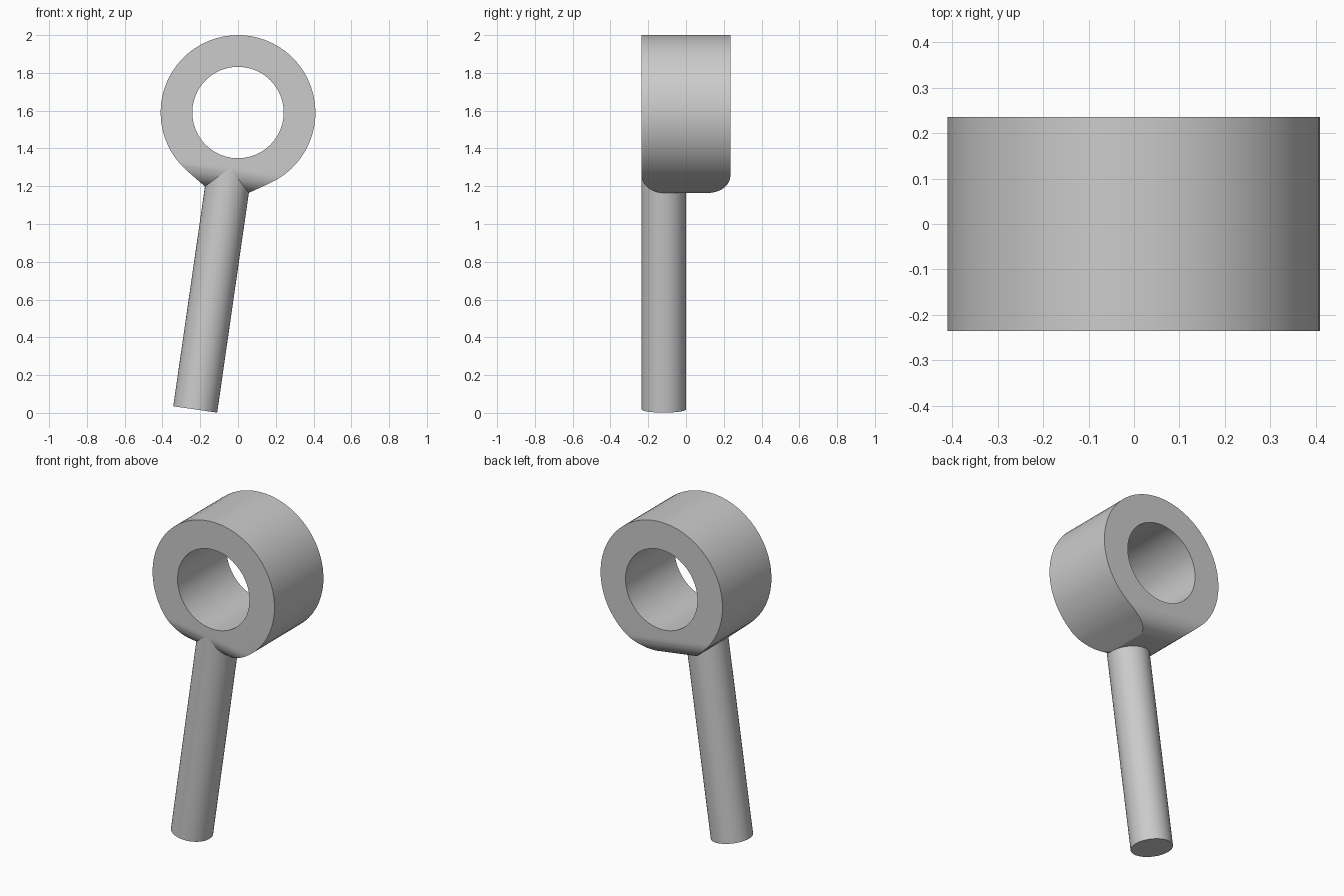
import bpy, bmesh, math
from mathutils import Matrix, Vector

if "Cube" in bpy.data.objects:
    bpy.data.objects.remove(bpy.data.objects["Cube"])

TILT = math.radians(8.2)
CENTRE = Vector((0, 0, 1.59))
RING_R, BORE_R, ROD_R = 0.41, 0.242, 0.1175
HALF_DEPTH = 0.235
FLAT = 0.413                    # distance from ring centre to the flat boss
WEDGE = math.radians(33)        # where the boss sides leave the ring
FRAME = Matrix.Translation(CENTRE) @ Matrix.Rotation(TILT, 4, 'Y')

steel = bpy.data.materials.new("plain grey")
steel.use_nodes = True
steel.diffuse_color = (0.6, 0.6, 0.6, 1)
steel.node_tree.nodes["Principled BSDF"].inputs["Base Color"].default_value = (0.6, 0.6, 0.6, 1)


def arc(cx, cy, r, a, b, n):
    return [(cx + r * math.cos(a + (b - a) * i / n), cy + r * math.sin(a + (b - a) * i / n))
            for i in range(n + 1)]


def prism(name, outline, place, start, end):
    """Extrude a 2D outline; place maps (u, v, w) to 3D in the rod's frame."""
    bm = bmesh.new()
    face = bm.faces.new([bm.verts.new(place(u, v, start)) for u, v in outline])
    top = bmesh.ops.extrude_face_region(bm, geom=[face])["geom"]
    shift = Vector(place(0, 0, end)) - Vector(place(0, 0, start))
    bmesh.ops.translate(bm, vec=shift, verts=[g for g in top if isinstance(g, bmesh.types.BMVert)])
    bmesh.ops.recalc_face_normals(bm, faces=bm.faces)
    mesh = bpy.data.meshes.new(name)
    bm.to_mesh(mesh)
    bm.free()
    mesh.materials.append(steel)
    ob = bpy.data.objects.new(name, mesh)
    ob.matrix_world = FRAME
    bpy.context.collection.objects.link(ob)
    return ob


def activate(ob):
    bpy.ops.object.select_all(action='DESELECT')
    ob.select_set(True)
    bpy.context.view_layer.objects.active = ob


def cut(ob, tool, operation):
    activate(ob)
    mod = ob.modifiers.new("cut", 'BOOLEAN')
    mod.object, mod.operation, mod.solver = tool, operation, 'EXACT'
    bpy.ops.object.modifier_apply(modifier=mod.name)
    bpy.data.objects.remove(tool)


def along_y(u, v, w):
    return (u, w, v)


def along_x(u, v, w):
    return (w, u, v)


def along_z(u, v, w):
    return (u, v, w)


# Ring with straight sides running down to the boss
down = -math.pi / 2
outline = arc(0, 0, RING_R, down + WEDGE, down + 2 * math.pi - WEDGE, 48)
outline.append((0, -RING_R / math.cos(WEDGE)))
ring = prism("ring", outline, along_y, -0.3, 0.3)

# Depth profile: flat front and back, rounded lower edges
inner = HALF_DEPTH - ROD_R
depth = [(HALF_DEPTH, 0.5), (-HALF_DEPTH, 0.5)]
depth += arc(-inner, ROD_R - FLAT, ROD_R, math.pi, 1.5 * math.pi, 10)
depth += arc(inner, ROD_R - FLAT, ROD_R, 1.5 * math.pi, 2 * math.pi, 10)
cut(ring, prism("depth_cutter", depth, along_x, -0.6, 0.6), 'INTERSECT')

# Bore through the ring
bore = prism("bore_cutter", arc(0, 0, BORE_R, 0, 2 * math.pi, 48)[:-1], along_y, -0.5, 0.5)
cut(ring, bore, 'DIFFERENCE')

# Rod, flush with the front of the ring
rod = prism("rod", arc(0, -inner, ROD_R, 0, 2 * math.pi, 40)[:-1], along_z, -1.588, -0.3)

for ob in (ring, rod):
    activate(ob)
    bpy.ops.object.shade_smooth_by_angle(angle=math.radians(20))
